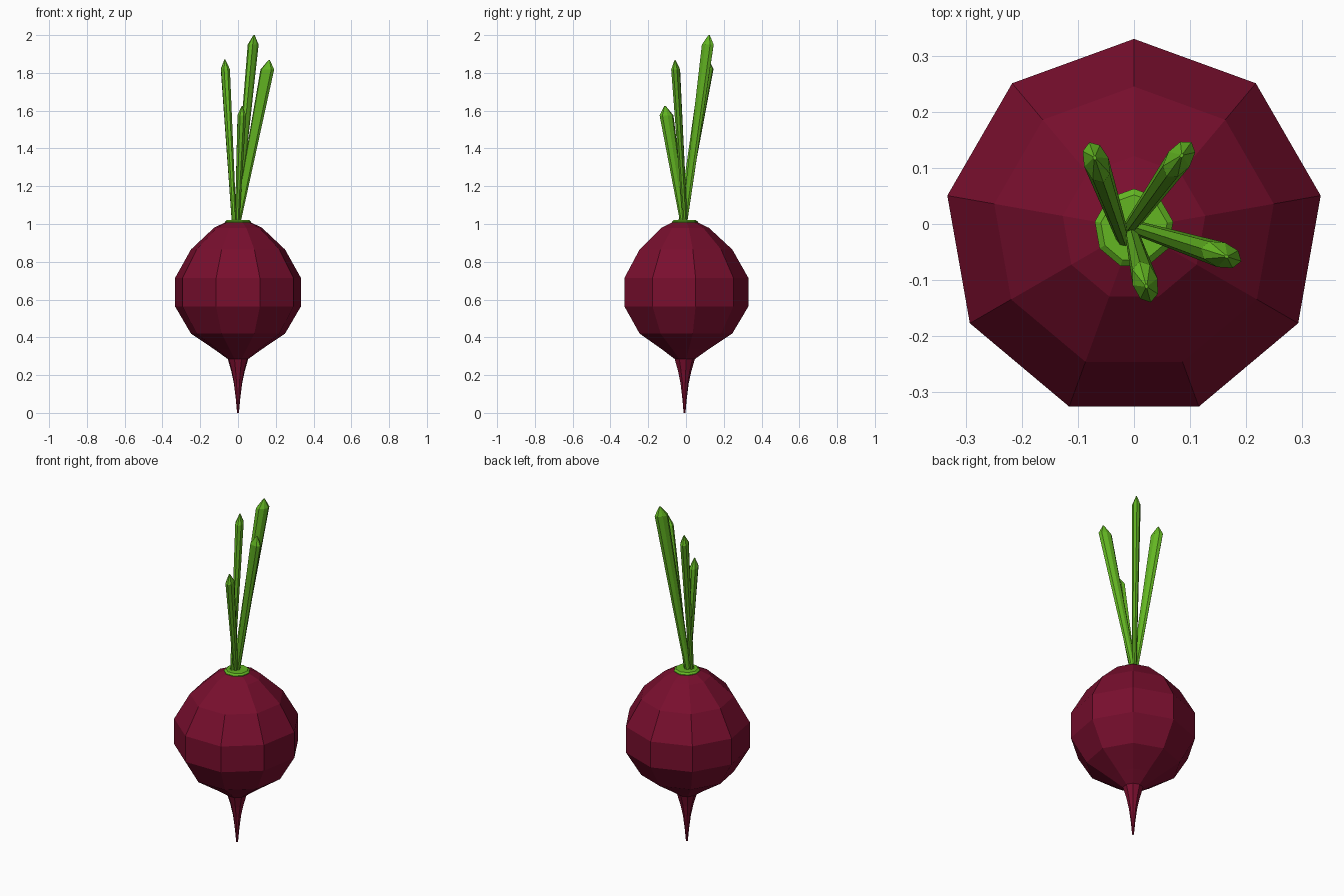
import bpy, bmesh, math
from mathutils import Vector

if "Cube" in bpy.data.objects:
    bpy.data.objects.remove(bpy.data.objects["Cube"])


def material(name, color):
    m = bpy.data.materials.new(name)
    m.diffuse_color = (*color, 1)
    m.use_nodes = True
    m.node_tree.nodes["Principled BSDF"].inputs["Base Color"].default_value = m.diffuse_color
    return m


RED = material("beet red", (0.19, 0.0045, 0.027))
GREEN = material("leaf green", (0.125, 0.47, 0.016))


def ring(bm, center, u, v, n, start=math.pi / 2):
    """Ring of n vertices with half-axis vectors u and v."""
    return [bm.verts.new(center + u * math.cos(start + i * math.tau / n)
                         + v * math.sin(start + i * math.tau / n)) for i in range(n)]


def skin(name, bm, rings, mat):
    """Join rings with quads, cap both ends, make a flat-shaded object."""
    n = len(rings[0])
    for a, b in zip(rings, rings[1:]):
        for i in range(n):
            j = (i + 1) % n
            bm.faces.new((a[i], a[j], b[j], b[i]))
    bm.faces.new(rings[0])
    bm.faces.new(rings[-1])
    bmesh.ops.remove_doubles(bm, verts=bm.verts, dist=1e-5)
    bmesh.ops.recalc_face_normals(bm, faces=bm.faces)
    mesh = bpy.data.meshes.new(name)
    bm.to_mesh(mesh)
    bm.free()
    mesh.materials.append(mat)
    bpy.context.collection.objects.link(bpy.data.objects.new(name, mesh))


def lathe(name, profile, mat, sides=9):
    bm = bmesh.new()
    X, Y = Vector((1, 0, 0)), Vector((0, 1, 0))
    skin(name, bm, [ring(bm, Vector((0, -0.008, z)), X * r, Y * r, sides)
                    for r, z in profile], mat)


def stem(name, base, tip, sides=8):
    """Tapered oval stalk, wider along its lean, with a pointed end."""
    base, tip = Vector(base), Vector(tip)
    lean = Vector((tip.x - base.x, tip.y - base.y, 0)).normalized()
    side = Vector((-lean.y, lean.x, 0))
    shoulder = base.lerp(tip, 1 - 0.05 / (tip.z - base.z))
    bm = bmesh.new()
    rings = [ring(bm, c, lean * a, side * b, sides, 0)
             for c, a, b in ((base, 0.018, 0.012), (shoulder, 0.038, 0.023),
                             (tip, 0.004, 0.003))]
    skin(name, bm, rings, GREEN)


# root bulb with tapering tail
lathe("bulb", [(0.005, 0.0), (0.012, 0.075), (0.022, 0.155), (0.036, 0.22),
               (0.055, 0.285), (0.125, 0.335), (0.253, 0.42), (0.338, 0.563),
               (0.338, 0.715), (0.253, 0.865), (0.129, 0.98), (0.07, 1.008)], RED)

# green crown under the stems
lathe("crown", [(0.07, 0.995), (0.071, 1.012), (0.06, 1.021)], GREEN)

# leaf stems
for i, (base, tip) in enumerate([
        ((-0.01, -0.01, 1.0), (0.085, 0.122, 2.0)),
        ((-0.005, -0.004, 1.0), (0.165, -0.058, 1.868)),
        ((-0.02, -0.025, 1.0), (-0.07, 0.118, 1.87)),
        ((-0.005, -0.012, 1.0), (0.022, -0.111, 1.625))]):
    stem(f"stem_{i + 1}", base, tip)
